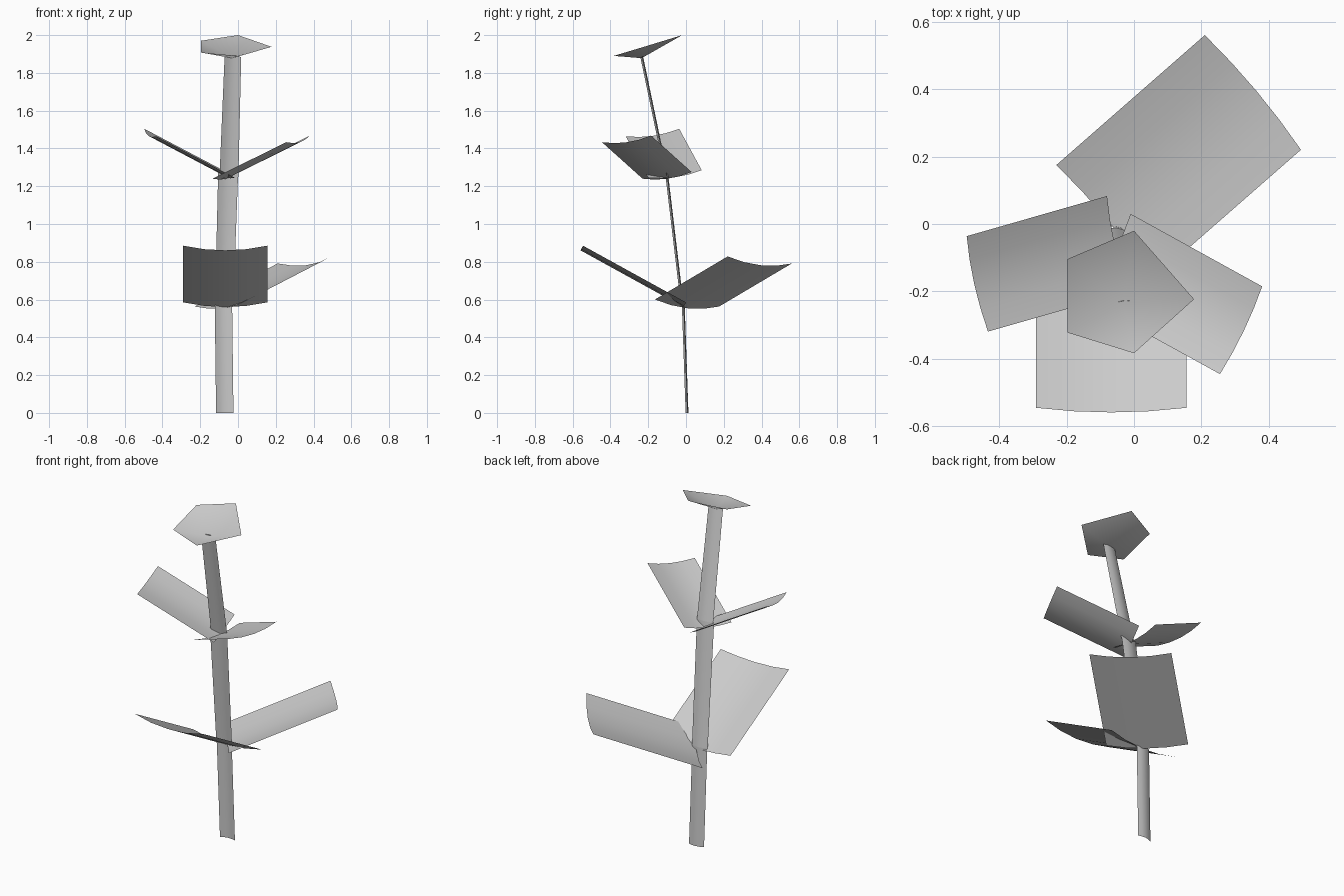
import bpy
from mathutils import Vector

cube = bpy.data.objects.get("Cube")
if cube:
    bpy.data.objects.remove(cube, do_unlink=True)

grey = bpy.data.materials.new("plain grey")
grey.use_nodes = True
grey.diffuse_color = (0.6, 0.6, 0.6, 1)
grey.node_tree.nodes["Principled BSDF"].inputs["Base Color"].default_value = (0.6, 0.6, 0.6, 1)


def add_part(name, verts, faces):
    mesh = bpy.data.meshes.new(name)
    mesh.from_pydata(verts, [], faces)
    mesh.materials.append(grey)
    mesh.shade_smooth()
    obj = bpy.data.objects.new(name, mesh)
    bpy.context.collection.objects.link(obj)
    return obj


def arched_sheet(name, start, end, side_start, side_end, sag, columns=4):
    """Thin sheet from start to end, bowed across its width by sag."""
    start, end = Vector(start), Vector(end)
    sides = [Vector(side_start), Vector(side_end)]
    bow = sides[0].cross(end - start).normalized() * sag
    verts = []
    for mid, side in zip((start, end), sides):
        for i in range(columns + 1):
            t = 2 * i / columns - 1
            verts.append(mid + side * t + bow * (1 - t * t))
    n = columns + 1
    add_part(name, verts, [(i, i + 1, n + i + 1, n + i) for i in range(columns)])


def leaf(name, base_a, base_b, rise, sag):
    """Leaf given by its two base corners and the vector to its outer end."""
    a, b = Vector(base_a), Vector(base_b)
    mid, side = (a + b) / 2, (b - a) / 2
    arched_sheet(name, mid, mid + Vector(rise), side, side, sag)


# Stem in three leaning sections, each hollow towards the front
arched_sheet("stem_lower", (-0.07, 0.002, 0), (-0.077, -0.018, 0.575),
             (0.046, 0.004, 0), (0.046, 0.004, 0), -0.011)
arched_sheet("stem_middle", (-0.074, -0.022, 0.56), (-0.052, -0.107, 1.275),
             (0.048, 0.004, 0), (0.053, 0.004, 0), -0.011)
arched_sheet("stem_upper", (-0.048, -0.105, 1.25), (-0.027, -0.238, 1.885),
             (0.05, 0.004, 0), (0.044, 0.004, 0), -0.011)

# Lower pair of large leaves
leaf("lower_front_leaf", (-0.29, 0, 0.585), (0.155, 0, 0.585), (0, -0.545, 0.3), 0.028)
leaf("lower_back_leaf", (0.055, -0.165, 0.6), (-0.23, 0.175, 0.563), (0.44, 0.385, 0.228), 0.03)

# Upper pair of smaller leaves
leaf("upper_left_leaf", (-0.135, -0.23, 1.24), (-0.01, 0.03, 1.275), (0.39, -0.215, 0.193), 0.02)
leaf("upper_right_leaf", (-0.08, 0.083, 1.285), (-0.017, -0.2, 1.245), (-0.416, -0.119, 0.219), 0.02)

# Five-sided shallow flower cup
rim = [(0, -0.02, 2.0), (-0.197, -0.104, 1.97), (-0.197, -0.322, 1.908),
       (0, -0.383, 1.89), (0.178, -0.223, 1.938)]
add_part("flower", rim + [(-0.03, -0.235, 1.878)], [(i, (i + 1) % 5, 5) for i in range(5)])
